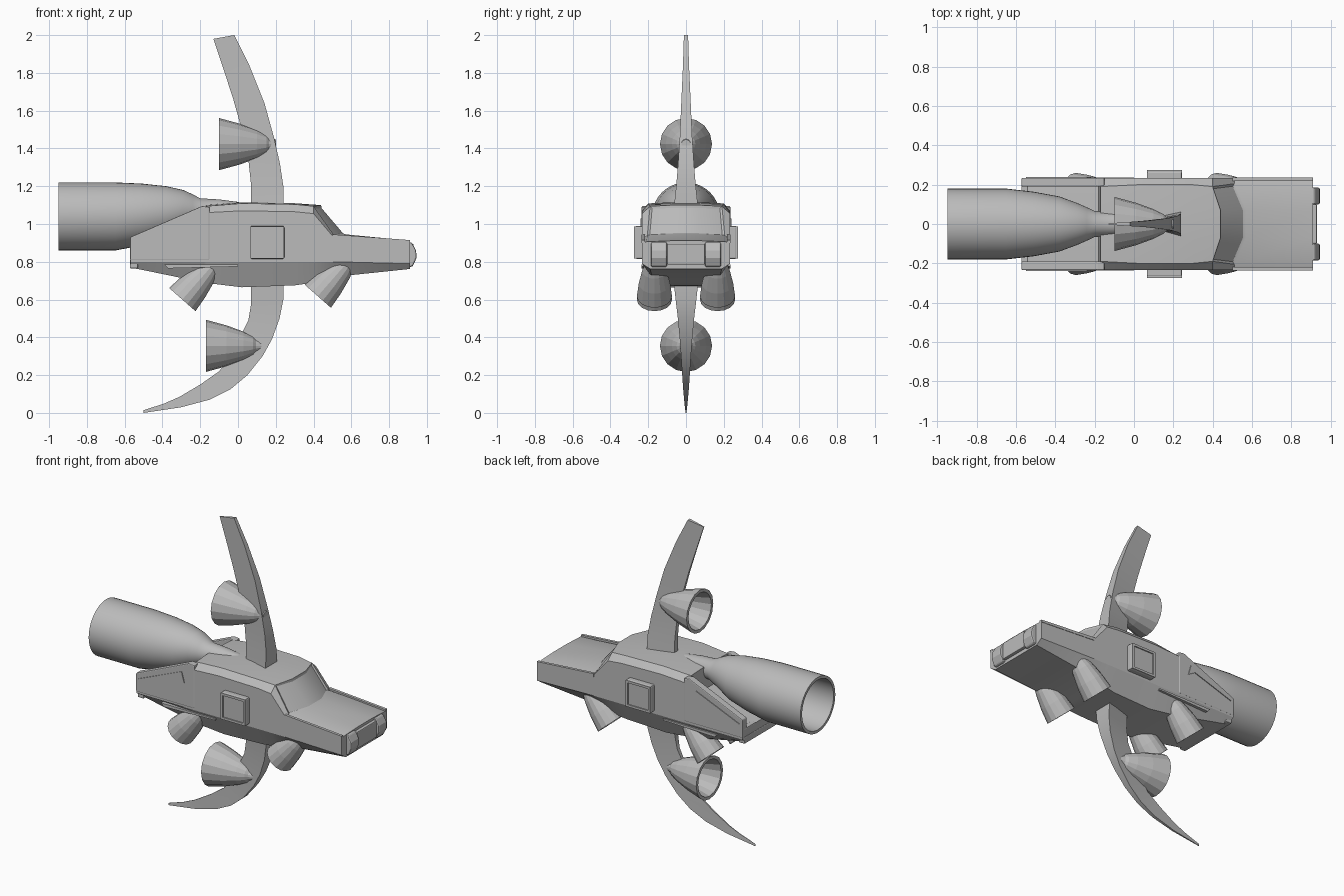
import bpy, bmesh, math
from mathutils import Vector

hull_grey = bpy.data.materials.new("hull_grey")
hull_grey.diffuse_color = (0.5, 0.5, 0.5, 1)


def finish(name, bm, smooth=None, bevel=0):
    bmesh.ops.recalc_face_normals(bm, faces=bm.faces[:])
    me = bpy.data.meshes.new(name)
    bm.to_mesh(me)
    bm.free()
    ob = bpy.data.objects.new(name, me)
    bpy.context.collection.objects.link(ob)
    me.materials.append(hull_grey)
    if bevel:
        m = ob.modifiers.new("bevel", 'BEVEL')
        m.width, m.segments, m.limit_method = bevel, 2, 'ANGLE'
    if smooth:
        bpy.ops.object.select_all(action='DESELECT')
        ob.select_set(True)
        bpy.context.view_layer.objects.active = ob
        bpy.ops.object.shade_smooth_by_angle(angle=math.radians(smooth))
    return ob


def loft(rings):
    """Skin a list of equal point rings, capped at both ends."""
    bm = bmesh.new()
    rows = [[bm.verts.new(p) for p in r] for r in rings]
    n = len(rows[0])
    grid = [[bm.faces.new((a[i], a[(i + 1) % n], b[(i + 1) % n], b[i])) for i in range(n)]
            for a, b in zip(rows, rows[1:])]
    bm.faces.new(rows[0])
    bm.faces.new(rows[-1])
    return bm, grid


def prism(name, pts, y0, y1, bevel=0):
    """Side profile (x, z) extruded from y0 to y1."""
    bm, _ = loft([[(x, y, z) for x, z in pts] for y in (y0, y1)])
    return finish(name, bm, bevel=bevel)


def rect(x0, x1, z0, z1):
    return [(x0, z0), (x1, z0), (x1, z1), (x0, z1)]


def nozzle(name, profile, origin, axis, sides, smooth=None):
    """Lathe of (distance, radius, lift) points along an axis."""
    d = Vector(axis).normalized()
    u = Vector((0, 1, 0))
    v = d.cross(u)
    rings = []
    for t, r, lift in profile:
        c = Vector(origin) + d * t + Vector((0, 0, lift))
        rings.append([c + (u * math.cos(a) + v * math.sin(a)) * r
                      for a in (2 * math.pi * i / sides for i in range(sides))])
    bm, _ = loft(rings)
    return finish(name, bm, smooth)


# Car-like hull: x, edge shift, top z, top half width, shoulder z, waist z, bottom z, bottom half width
stations = [
    (-0.57, 0, 0.86, 0.20, 0.84, 0.80, 0.77, 0.19),
    (-0.18, 0, 0.96, 0.20, 0.93, 0.80, 0.69, 0.18),
    (-0.17, 0, 1.10, 0.19, 1.06, 0.80, 0.688, 0.18),
    (0.02, 0, 1.115, 0.20, 1.07, 0.80, 0.665, 0.17),
    (0.30, 0, 1.11, 0.20, 1.065, 0.80, 0.675, 0.17),
    (0.44, -0.04, 1.10, 0.19, 1.055, 0.80, 0.69, 0.18),
    (0.57, -0.06, 0.945, 0.205, 0.925, 0.80, 0.72, 0.18),
    (0.91, 0, 0.912, 0.21, 0.90, 0.79, 0.762, 0.19),
]
rings = []
for x, dx, zt, wt, zs, zl, zb, wb in stations:
    half = [(x, 0.07, zt), (x + dx, wt, zt - 0.006), (x + dx, 0.233, zs),
            (x + dx, 0.233, zl), (x + dx, wb, zb)]
    rings.append(half + [(px, -py, pz) for px, py, pz in reversed(half)])
bm, grid = loft(rings)
glass = [grid[5][i] for i in (0, 8, 9)]
bmesh.ops.recalc_face_normals(bm, faces=bm.faces[:])
bmesh.ops.inset_region(bm, faces=glass, thickness=0.014, depth=-0.008)
finish("hull", bm, 25)

# Paired side parts
for s, side in ((1, "left"), (-1, "right")):
    prism("rear_buttress_" + side, [(-0.572, 0.93), (-0.572, 0.81), (-0.15, 0.81),
          (-0.15, 1.09), (-0.19, 1.095)], s * 0.19, s * 0.235, 0.006)
    prism("buttress_vent_" + side, [(-0.55, 0.90), (-0.24, 1.03), (-0.22, 0.96), (-0.27, 0.99)],
          s * 0.23, s * 0.24)
    prism("hood_rail_" + side, [(0.50, 0.945), (0.91, 0.915), (0.91, 0.90), (0.50, 0.925)],
          s * 0.218, s * 0.236)
    prism("sill_rail_" + side, [(-0.39, 0.785), (0.0, 0.785), (0.0, 0.775), (-0.37, 0.765)],
          s * 0.2, s * 0.236)
    # Square hatch with raised frame
    prism("side_hatch_" + side, rect(0.065, 0.245, 0.815, 0.99), s * 0.22, s * 0.268, 0.008)
    bm = bmesh.new()
    outer, inner = rect(0.067, 0.243, 0.817, 0.988), rect(0.082, 0.228, 0.832, 0.973)
    for i in range(4):
        j = (i + 1) % 4
        quad = [outer[i], outer[j], inner[j], inner[i]]
        f = bm.faces.new([bm.verts.new((x, s * 0.262, z)) for x, z in quad])
        ext = bmesh.ops.extrude_face_region(bm, geom=[f])
        for v in ext["geom"]:
            if isinstance(v, bmesh.types.BMVert):
                v.co.y = s * 0.275
    finish("hatch_frame_" + side, bm)
    # Headlamp and tail blocks
    prism("nose_block_" + side, [(0.89, 0.77), (0.925, 0.775), (0.945, 0.82), (0.943, 0.86),
          (0.92, 0.902), (0.89, 0.907)], s * 0.10, s * 0.185, 0.008)
    prism("tail_block_" + side, rect(-0.573, -0.54, 0.82, 0.865), s * 0.10, s * 0.22, 0.005)
    # Downward thrusters, front and rear
    for ox, oz, where in ((0.422, 0.618, "front"), (-0.295, 0.60, "rear")):
        nozzle("lift_thruster_%s_%s" % (where, side),
               [(0.26, 0.04, 0), (0.18, 0.065, 0), (0.09, 0.083, 0), (0, 0.093, 0),
                (0, 0.08, 0), (0.12, 0.055, 0)],
               (ox, s * 0.167, oz), (0.66, 0, 0.75), 16)

# Nose centre and rear bumper
prism("nose_panel", rect(0.89, 0.93, 0.785, 0.895), -0.10, 0.10, 0.005)
prism("rear_bumper", rect(-0.573, -0.53, 0.765, 0.81), -0.215, 0.215, 0.006)

# Big main engine running back from the roof
nozzle("main_engine",
       [(0.99, 0.035, 0.03), (0.95, 0.047, 0.03), (0.85, 0.06, 0.03), (0.75, 0.066, 0.03),
        (0.71, 0.085, 0.032), (0.66, 0.107, 0.033), (0.57, 0.14, 0.02), (0.44, 0.164, 0.01),
        (0.30, 0.18, 0), (0, 0.18, 0), (0, 0.162, 0), (0.30, 0.158, 0), (0.48, 0.12, 0.01)],
       (-0.95, 0, 1.04), (1, 0, 0), 40, 30)

# Nozzles on the fins
bell = [(0.30, 0.024, 0), (0.265, 0.036, 0), (0.25, 0.05, 0), (0.20, 0.075, 0), (0.11, 0.108, 0),
        (0, 0.138, 0), (0, 0.118, 0), (0.11, 0.088, 0), (0.20, 0.05, 0)]
nozzle("upper_fin_nozzle", bell, (-0.10, 0, 1.423), (1, 0, 0), 16)
nozzle("lower_fin_nozzle", bell, (-0.17, 0, 0.355), (1, 0, 0), 16)


def fin(name, rows):
    """Wedge fin from rows of lead x, lead z, trail x, trail z, half thickness."""
    bm, _ = loft([[(lx, -t, lz), (lx, t, lz), (tx, t * 0.3, tz), (tx, -t * 0.3, tz)]
                  for lx, lz, tx, tz, t in rows])
    return finish(name, bm, 20)


# Curved blades above and below
fin("upper_fin", [
    (0.24, 1.05, 0.07, 1.05, 0.068), (0.24, 1.20, 0.07, 1.20, 0.052),
    (0.222, 1.32, 0.055, 1.34, 0.042), (0.19, 1.46, 0.02, 1.50, 0.033),
    (0.14, 1.64, -0.025, 1.66, 0.025), (0.06, 1.84, -0.08, 1.83, 0.016),
    (-0.02, 2.0, -0.13, 1.98, 0.011)])
fin("lower_fin", [
    (0.24, 0.72, 0.07, 0.72, 0.068), (0.24, 0.60, 0.07, 0.58, 0.055),
    (0.22, 0.50, 0.055, 0.49, 0.043), (0.18, 0.39, 0.015, 0.41, 0.033),
    (0.13, 0.30, -0.04, 0.30, 0.026), (0.05, 0.20, -0.10, 0.22, 0.02),
    (-0.04, 0.125, -0.20, 0.15, 0.015), (-0.15, 0.07, -0.31, 0.085, 0.01),
    (-0.30, 0.03, -0.39, 0.05, 0.006), (-0.50, 0.0, -0.50, 0.014, 0.002)])
